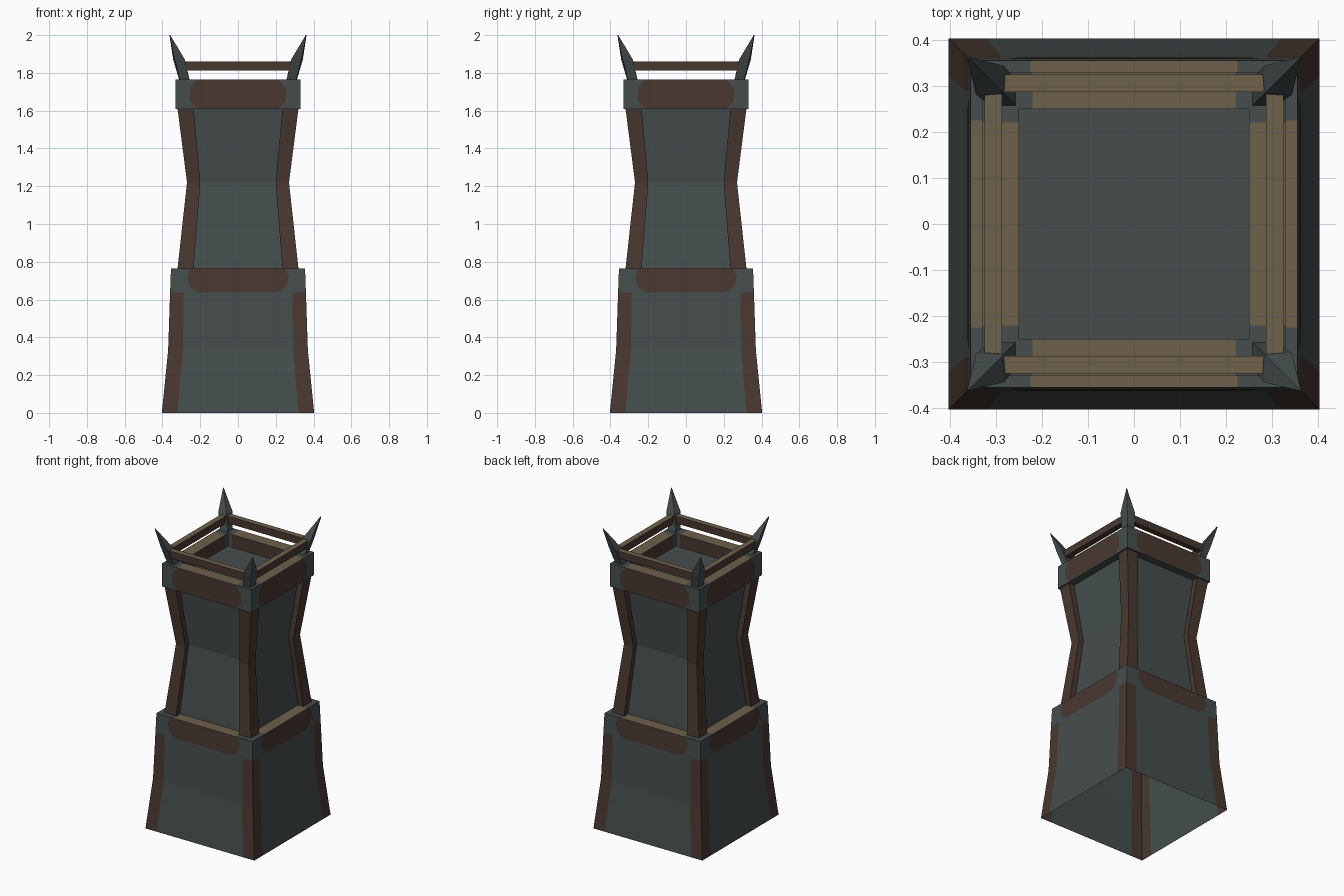
import bpy, bmesh, math
from mathutils import Matrix, Vector

if "Cube" in bpy.data.objects:
    bpy.data.objects.remove(bpy.data.objects["Cube"])


def material(name, rgb):
    m = bpy.data.materials.new(name)
    m.diffuse_color = (*rgb, 1)
    m.use_nodes = True
    m.node_tree.nodes["Principled BSDF"].inputs["Base Color"].default_value = m.diffuse_color
    return m


STONE, BROWN, TAN = 0, 1, 2
MATS = [material("slate_grey", (0.061, 0.076, 0.076)),
        material("dark_brown", (0.067, 0.039, 0.030)),
        material("worn_tan", (0.156, 0.119, 0.070))]


def four_sided(name, verts, faces, mats):
    """Make a part on the front and repeat it a quarter turn at a time."""
    bm = bmesh.new()
    for k in range(4):
        rot = Matrix.Rotation(k * math.pi / 2, 3, 'Z')
        vs = [bm.verts.new(rot @ Vector(v)) for v in verts]
        for f, m in zip(faces, mats):
            bm.faces.new([vs[i] for i in f]).material_index = m
    bmesh.ops.remove_doubles(bm, verts=bm.verts, dist=0.0005)
    me = bpy.data.meshes.new(name)
    bm.to_mesh(me)
    bm.free()
    for m in MATS:
        me.materials.append(m)
    ob = bpy.data.objects.new(name, me)
    bpy.context.collection.objects.link(ob)
    return ob


def wall(name, rows, rule):
    """rows: (z, half width, inner column x); rule(row, is_middle) -> colour."""
    verts, faces, mats = [], [], []
    for z, h, c in rows:
        verts += [(x, -h, z) for x in (-h, -c, c, h)]
    for r in range(len(rows) - 1):
        for c in range(3):
            a = r * 4 + c
            faces.append((a, a + 1, a + 5, a + 4))
            mats.append(rule(r, c == 1))
    return four_sided(name, verts, faces, mats)


def loft(name, sections, colour, cap_top=True):
    """Join four-point sections into a solid; colour(face kind)."""
    verts = [p for s in sections for p in s]
    faces, n = [(3, 2, 1, 0)], len(sections)
    for r in range(n - 1):
        for i in range(4):
            j = (i + 1) % 4
            faces.append((r * 4 + i, r * 4 + j, r * 4 + 4 + j, r * 4 + 4 + i))
    if cap_top:
        t = (n - 1) * 4
        faces.append((t, t + 1, t + 2, t + 3))
    return four_sided(name, verts, faces, [colour] * len(faces))


def plate(name, half_outline, depth):
    """Thin worn patch, mirrored in x, on each front; depth(z) gives the wall."""
    pts = half_outline + [(-x, z) for x, z in reversed(half_outline)]
    verts = [(x, -depth(z) - 0.003, z) for x, z in pts]
    four_sided(name, verts, [tuple(range(len(pts)))], [BROWN])


# Tapered lower base, open underneath, with brown corner strips
wall("base", [(0, .403, .32), (.33, .37, .292), (.637, .3595, .287), (.765, .355, .283)],
     lambda r, mid: BROWN if r < 2 and not mid else STONE)
wall("base_ledge", [(.765, .355, .225), (.765, .25, .225)],
     lambda r, mid: TAN if mid else STONE)
plate("base_patch", [(.21, .637), (.25, .665), (.27, .72), (.25, .764)],
      lambda z: .3595 - (z - .637) * .035)

# Waisted tower walls with corner posts
wall("tower_wall", [(.765, .28, .15), (1.22, .235, .15), (1.61, .28, .15)],
     lambda r, mid: STONE)
loft("corner_post", [[(a, -b, z), (b, -b, z), (b, -a, z), (a, -a, z)]
                     for z, a, b in ((.765, .235, .32), (1.22, .20, .27), (1.61, .235, .32))],
     BROWN)

# Parapet ring with worn top and brown inside
wall("parapet", [(1.61, .25, .22), (1.61, .33, .22), (1.765, .33, .22),
                 (1.765, .25, .22), (1.68, .25, .22)],
     lambda r, mid: STONE if r < 2 or not mid else (TAN if r == 2 else BROWN))
plate("parapet_patch", [(.215, 1.612), (.255, 1.65), (.255, 1.72), (.215, 1.763)],
      lambda z: .33)

# Platform floor
four_sided("platform_floor", [(0, 0, 1.68), (-.25, -.25, 1.68), (.25, -.25, 1.68)],
           [(0, 1, 2)], [STONE])

# Handrails: brown with tan top
rail = loft("handrail", [[(x, -.324, 1.812), (x, -.286, 1.812), (x, -.286, 1.86), (x, -.324, 1.86)]
                         for x in (-.288, .288)], BROWN)
for p in rail.data.polygons:
    if p.normal.z > 0.9:
        p.material_index = TAN

# Corner spikes leaning outward
loft("corner_spike", [[(i, -i, z), (s - w, -s - w, z), (o, -o, z), (s + w, -s + w, z)]
                      for z, i, s, o, w in ((1.765, .257, .285, .308, .027),
                                            (1.87, .285, .312, .335, .031),
                                            (2.0, .359, .361, .363, .001))], STONE)

# Consistent outward normals on the closed solids
for name in ("corner_post", "handrail", "corner_spike"):
    me = bpy.data.objects[name].data
    bm = bmesh.new()
    bm.from_mesh(me)
    bmesh.ops.recalc_face_normals(bm, faces=bm.faces)
    bm.to_mesh(me)
    bm.free()
for p in rail.data.polygons:
    p.material_index = TAN if p.normal.z > 0.9 else BROWN
